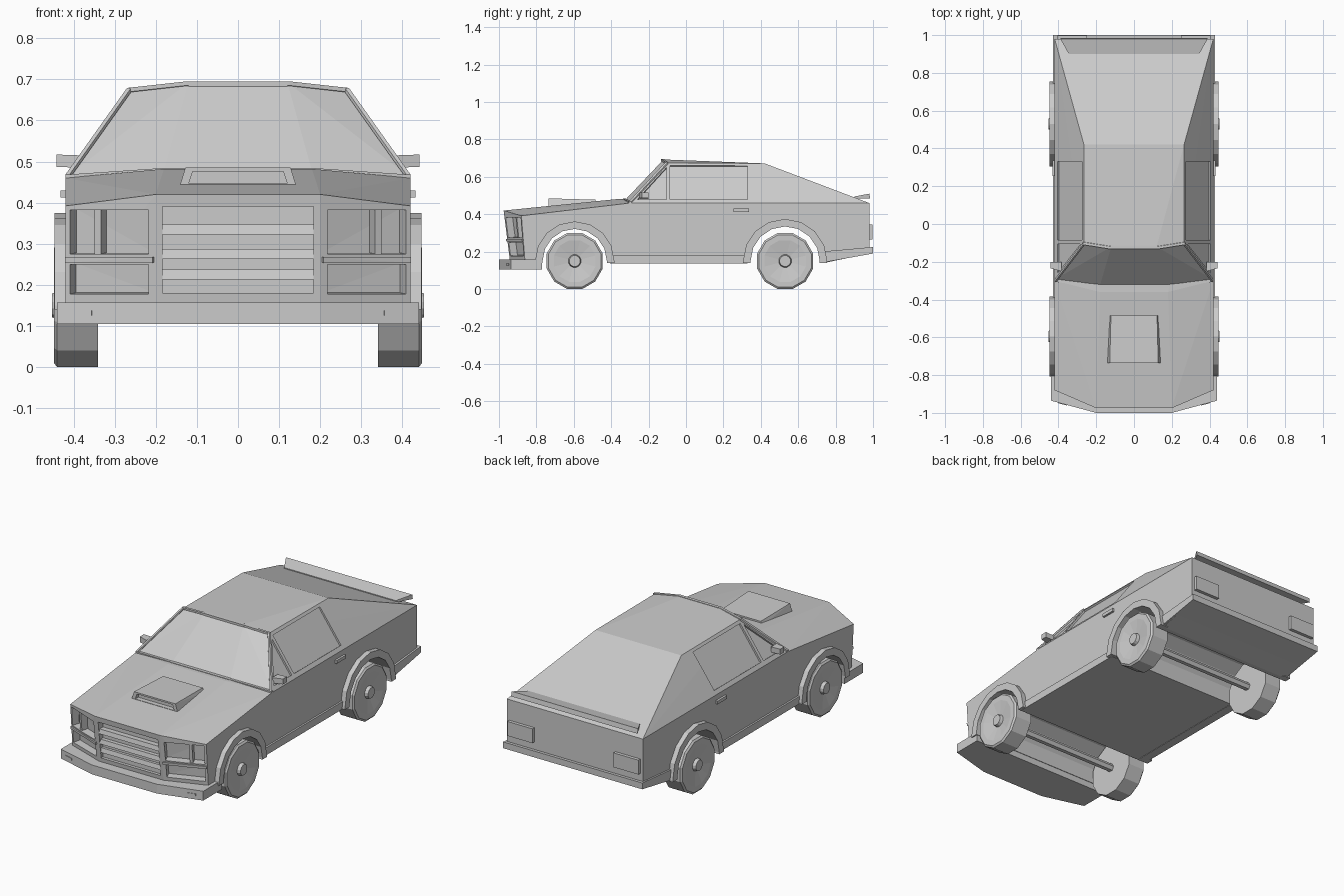
import bpy, bmesh
from math import sin, cos, pi
from mathutils import Vector

if "Cube" in bpy.data.objects:
    bpy.data.objects.remove(bpy.data.objects["Cube"])


def finish(name, bm):
    bmesh.ops.recalc_face_normals(bm, faces=bm.faces)
    me = bpy.data.meshes.new(name)
    bm.to_mesh(me)
    bm.free()
    ob = bpy.data.objects.new(name, me)
    bpy.context.collection.objects.link(ob)
    return ob


def hull(name, pts):
    bm = bmesh.new()
    for p in pts:
        bm.verts.new(p)
    bmesh.ops.convex_hull(bm, input=bm.verts)
    bmesh.ops.dissolve_limit(bm, angle_limit=0.01, verts=bm.verts, edges=bm.edges)
    return finish(name, bm)


def sym(pts):
    return [(s * x, y, z) for x, y, z in pts for s in (1, -1)]


def box(name, x0, x1, y0, y1, z0, z1):
    return hull(name, [(x, y, z) for x in (x0, x1) for y in (y0, y1) for z in (z0, z1)])


def slab(name, pts, out, deep):
    """Flat plate through pts, reaching 'out' away from the car and 'deep' into it."""
    p = [Vector(q) for q in pts]
    n = (p[1] - p[0]).cross(p[2] - p[0]).normalized()
    if n.dot(p[0] - Vector((0, 0.3, 0.3))) < 0:
        n = -n
    return hull(name, [q + n * d for q in p for d in (out, -deep)])


def prism(name, yz, x0, x1):
    bm = bmesh.new()
    f = bm.faces.new([bm.verts.new((x0, y, z)) for y, z in yz])
    r = bmesh.ops.extrude_face_region(bm, geom=[f])
    bmesh.ops.translate(bm, vec=(x1 - x0, 0, 0),
                        verts=[v for v in r['geom'] if isinstance(v, bmesh.types.BMVert)])
    return finish(name, bm)


def lathe(name, prof, s, yc, zc, n=12):
    """Turn an (x, radius) profile around a wheel axis."""
    bm = bmesh.new()
    rings = [[bm.verts.new((s * x, yc + r * sin(2 * pi * (i + .5) / n),
                            zc + r * cos(2 * pi * (i + .5) / n)))
              for i in range(n)] for x, r in prof]
    for a, b in zip(rings, rings[1:]):
        for i in range(n):
            j = (i + 1) % n
            bm.faces.new((a[i], a[j], b[j], b[i]))
    bm.faces.new(rings[0])
    bm.faces.new(rings[-1])
    return finish(name, bm)


def cut(ob, cutter):
    cutter.hide_render = True
    cutter.display_type = 'WIRE'
    m = ob.modifiers.new('cut', 'BOOLEAN')
    m.operation, m.solver, m.object = 'DIFFERENCE', 'EXACT', cutter


# Lower body and cabin
body = hull('lower_body', sym([
    (.2, -.94, .14), (.42, -.86, .14), (.2, -.975, .42), (.42, -.88, .392),
    (.18, -.36, .482), (.42, -.3, .46), (.42, .98, .46), (.42, .98, .19), (.42, .74, .14)]))
cabin = hull('cabin', sym([
    (.18, -.325, .477), (.42, -.295, .46), (.12, -.12, .693), (.265, -.095, .675),
    (.265, .42, .672), (.42, .98, .46)]))

# Windscreen frame: thin bars around the glass
rim = [(.18, -.328, .479), (.415, -.298, .463), (.265, -.102, .674), (.12, -.125, .69)]
for s in (1, -1):
    for a, b in zip(rim, rim[1:]):
        hull('windscreen_frame', [(s * x + dx, y + dy, z + dz) for x, y, z in (a, b)
                                  for dx in (-.005, .005) for dy in (-.008, .006)
                                  for dz in (-.005, .005)])
box('windscreen_header', -.12, .12, -.133, -.115, .683, .695)
box('windscreen_cowl', -.18, .18, -.338, -.32, .472, .484)


# Side windows, recessed into the sloped cabin sides
def on_side(s, y, z):
    return (s * (.42 - (z - .46) * .721), y, z)


for s in (1, -1):
    for pane in ([(-.085, .48), (.33, .48), (.33, .66), (-.085, .66)],
                 [(-.26, .48), (-.105, .48), (-.105, .65)]):
        cut(cabin, slab('window_cutter', [on_side(s, y, z) for y, z in pane], .03, .01))

# Wheels, arches and axles
for yc, ri, ro in ((-.595, .172, .212), (.53, .185, .225)):
    def arc(r):
        return [(yc - r * cos(pi * i / 8), .15 + r * sin(pi * i / 8)) for i in range(9)]
    cut(body, prism('arch_cutter', [(yc - ri, .05)] + arc(ri) + [(yc + ri, .05)], -.6, .6))
    flare = ([(yc - ro, .14)] + arc(ro) + [(yc + ro, .14), (yc + ri, .14)]
             + arc(ri)[::-1] + [(yc - ri, .14)])
    lathe('axle', [(-.36, .022), (.36, .022)], 1, yc, .15, 6)
    for s in (1, -1):
        prism('wheel_arch_flare', flare, s * .4, s * .447)
        lathe('wheel', [(.34, .155), (.44, .155), (.448, .145), (.448, .115), (.435, .035),
                        (.453, .03)], s, yc, .15)

# Headlight recesses on the angled front corners
def front_y(x, z):
    t = (z - .14) / .265
    a, b = -.94 - .035 * t, -.86 - .02 * t
    return a + (b - a) * (abs(x) - .2) / .22


def corner(s, x0, x1, z0, z1):
    return [(s * x, front_y(x, z), z) for x, z in ((x0, z0), (x1, z0), (x1, z1), (x0, z1))]


for s in (1, -1):
    for z0, z1 in ((.275, .382), (.178, .25)):
        cut(body, slab('headlight_cutter', corner(s, .218, .408, z0, z1), .04, .04))
    slab('headlight_divider', corner(s, .335, .35, .272, .385), -.004, .045)
    slab('headlight_bar', corner(s, .205, .418, .254, .268), .008, .01)

# Grille with slats
cut(body, box('grille_cutter', -.184, .184, -1.1, -.928, .18, .39))
for z in (.225, .275, .335):
    y = front_y(.2, z)
    hull('grille_slat', sym([(.184, y + .002, z - .012), (.184, y + .008, z + .012),
                             (.184, -.91, z - .012), (.184, -.91, z + .012)]))

# Bumpers and sills
hull('front_bumper', sym([(x, y, z) for x, y in ((.2, -1), (.44, -.935), (.44, -.77))
                          for z in (.105, .157)]))
hull('rear_bumper', sym([(.43, .72, .14), (.43, .72, .2), (.43, 1, .19), (.43, 1, .225)]))
for s in (1, -1):
    box('sill', s * .38, s * .43, -.405, .33, .138, .18)
    # Indicators, tail lights, mirrors and door handles
    slab('indicator', [(s * x, -1 + (x - .2) * .27, z)
                       for x, z in ((.355, .125), (.402, .125), (.402, .137), (.355, .137))],
         .003, .01)
    box('tail_light', s * .25, s * .405, .97, .998, .265, .345)
    hull('door_mirror', [(s * x, y, z) for x, y, z in (
        (.385, -.25, .485), (.385, -.2, .485), (.385, -.25, .515), (.385, -.2, .515),
        (.442, -.235, .487), (.442, -.2, .487), (.442, -.235, .517), (.442, -.2, .517))])
    box('door_handle', s * .41, s * .432, .255, .337, .412, .43)

# Bonnet scoop with open mouth
scoop = hull('bonnet_scoop', sym([(.145, -.735, .43), (.128, -.735, .485),
                                  (.132, -.485, .455), (.122, -.485, .478)]))
cut(scoop, hull('scoop_cutter', sym([(.12, y, .446) for y in (-.8, -.71)]
                                    + [(.11, y, .476) for y in (-.8, -.71)])))

# Rear spoiler
hull('spoiler', sym([(.39, .985, .484), (.39, .98, .51), (.345, .9, .484), (.345, .9, .495)]))
